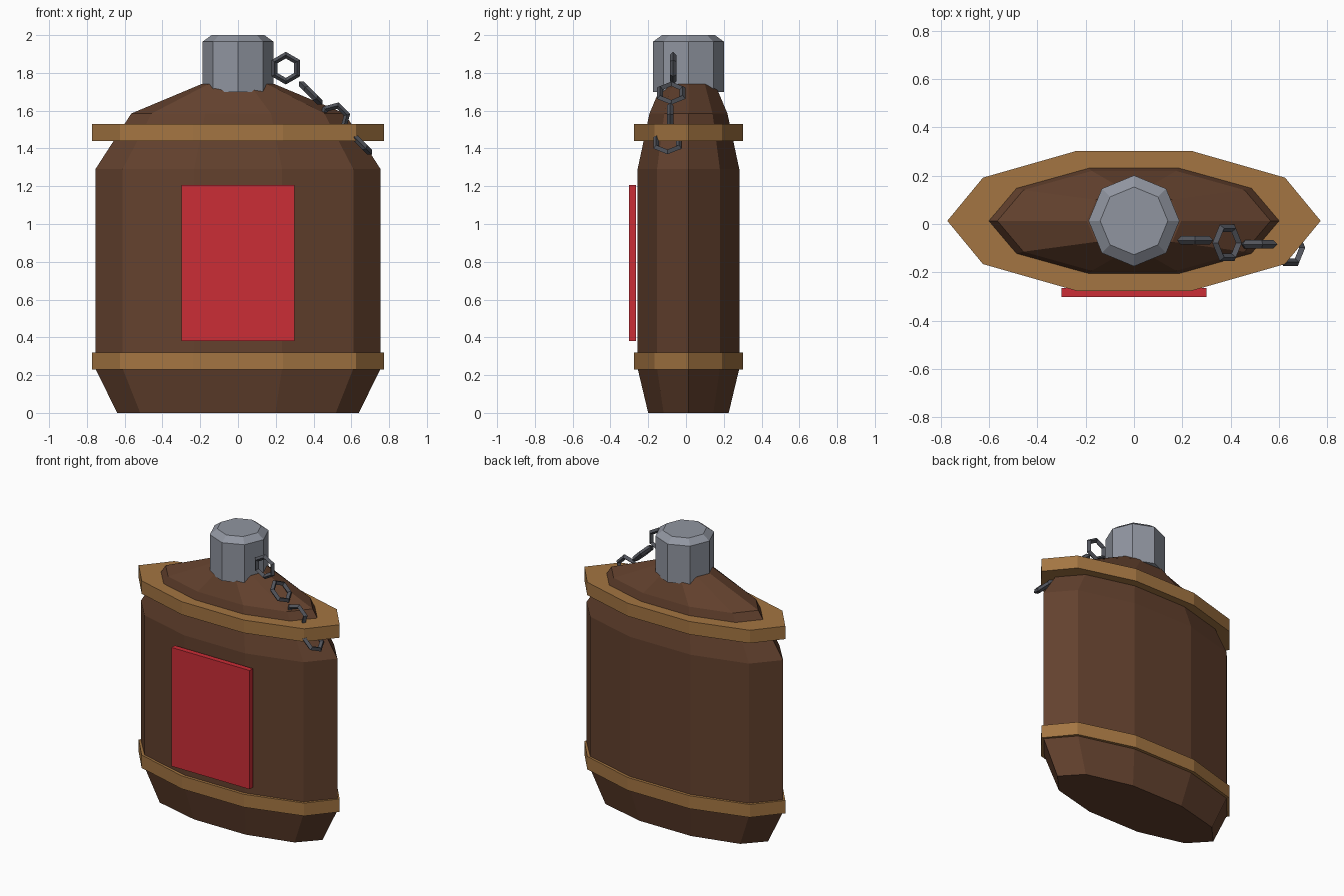
import bpy, bmesh, math
from mathutils import Matrix, Vector

if "Cube" in bpy.data.objects:
    bpy.data.objects.remove(bpy.data.objects["Cube"])

CY = 0.013  # depth offset of the flask axis


def material(name, rgb):
    m = bpy.data.materials.new(name)
    m.diffuse_color = (*rgb, 1)
    m.use_nodes = True
    m.node_tree.nodes["Principled BSDF"].inputs["Base Color"].default_value = m.diffuse_color
    return m


BROWN = material("brown leather", (0.125, 0.053, 0.027))
TAN = material("tan strap", (0.37, 0.178, 0.054))
RED = material("red label", (0.60, 0.026, 0.037))
GREY = material("grey metal", (0.28, 0.30, 0.35))
DARK = material("dark metal", (0.085, 0.09, 0.107))


def finish(bm, name, mat):
    bmesh.ops.recalc_face_normals(bm, faces=bm.faces)
    mesh = bpy.data.meshes.new(name)
    bm.to_mesh(mesh)
    bm.free()
    mesh.materials.append(mat)
    obj = bpy.data.objects.new(name, mesh)
    bpy.context.collection.objects.link(obj)
    return obj


def loft(name, rings, sides, mat):
    """Stack of elliptical polygons given as (z, x radius, y radius), closed at both ends."""
    bm = bmesh.new()
    loops = []
    for z, rx, ry in rings:
        angles = [2 * math.pi * i / sides for i in range(sides)]
        loops.append([bm.verts.new((rx * math.cos(a), CY + ry * math.sin(a), z)) for a in angles])
    for low, high in zip(loops, loops[1:]):
        for i in range(sides):
            j = (i + 1) % sides
            bm.faces.new((low[i], low[j], high[j], high[i]))
    bm.faces.new(loops[0][::-1])
    bm.faces.new(loops[-1])
    return finish(bm, name, mat)


# Flask body: tapered base, straight wall, shoulder and sloping top
loft("flask_body", [(0, 0.64, 0.224), (0.235, 0.755, 0.283), (1.29, 0.755, 0.283),
                    (1.585, 0.565, 0.217), (1.74, 0.195, 0.148)], 10, BROWN)

# Straps around the body
for name, z in (("lower_strap", 0.23), ("upper_strap", 1.44)):
    loft(name, [(z, 0.772, 0.304), (z + 0.09, 0.772, 0.304)], 10, TAN)

# Screw cap with chamfered top
loft("cap", [(1.70, 0.188, 0.188), (1.965, 0.188, 0.188), (2.0, 0.14, 0.14)], 8, GREY)

# Front label plate
bm = bmesh.new()
bmesh.ops.create_cube(bm, size=1, matrix=Matrix.Translation((0, -0.283, 0.793))
                      @ Matrix.Diagonal((0.6, 0.036, 0.825, 1)))
finish(bm, "label", RED)


def chain_link(name, centre, along, axis, major=0.069, minor=0.0175):
    """Six-sided ring with a diamond section; one corner points along the given direction."""
    u, n = Vector(along).normalized(), Vector(axis).normalized()
    v = n.cross(u)
    bm = bmesh.new()
    loops = []
    for i in range(6):
        a = math.radians(60 * i)
        out = u * math.cos(a) + v * math.sin(a)
        loop = []
        for k in range(4):
            b = math.radians(90 * k)
            p = Vector(centre) + out * (major + minor * math.cos(b)) + n * (minor * math.sin(b))
            loop.append(bm.verts.new(p))
        loops.append(loop)
    for i in range(6):
        a, b = loops[i], loops[(i + 1) % 6]
        for k in range(4):
            m = (k + 1) % 4
            bm.faces.new((a[k], b[k], b[m], a[m]))
    return finish(bm, name, DARK)


# Chain running from the cap down over the shoulder, links alternating in direction
chain_link("chain_link_1", (0.253, -0.068, 1.825), (0, 0, 1), (0, 1, 0))
chain_link("chain_link_2", (0.385, -0.078, 1.693), (1, 0, -1), (1, 0, 1))
chain_link("chain_link_3", (0.51, -0.084, 1.56), (1, 0, -1), (0, 1, 0))
chain_link("chain_link_4", (0.647, -0.098, 1.43), (1, 0, -1), (1, 0, 1))
